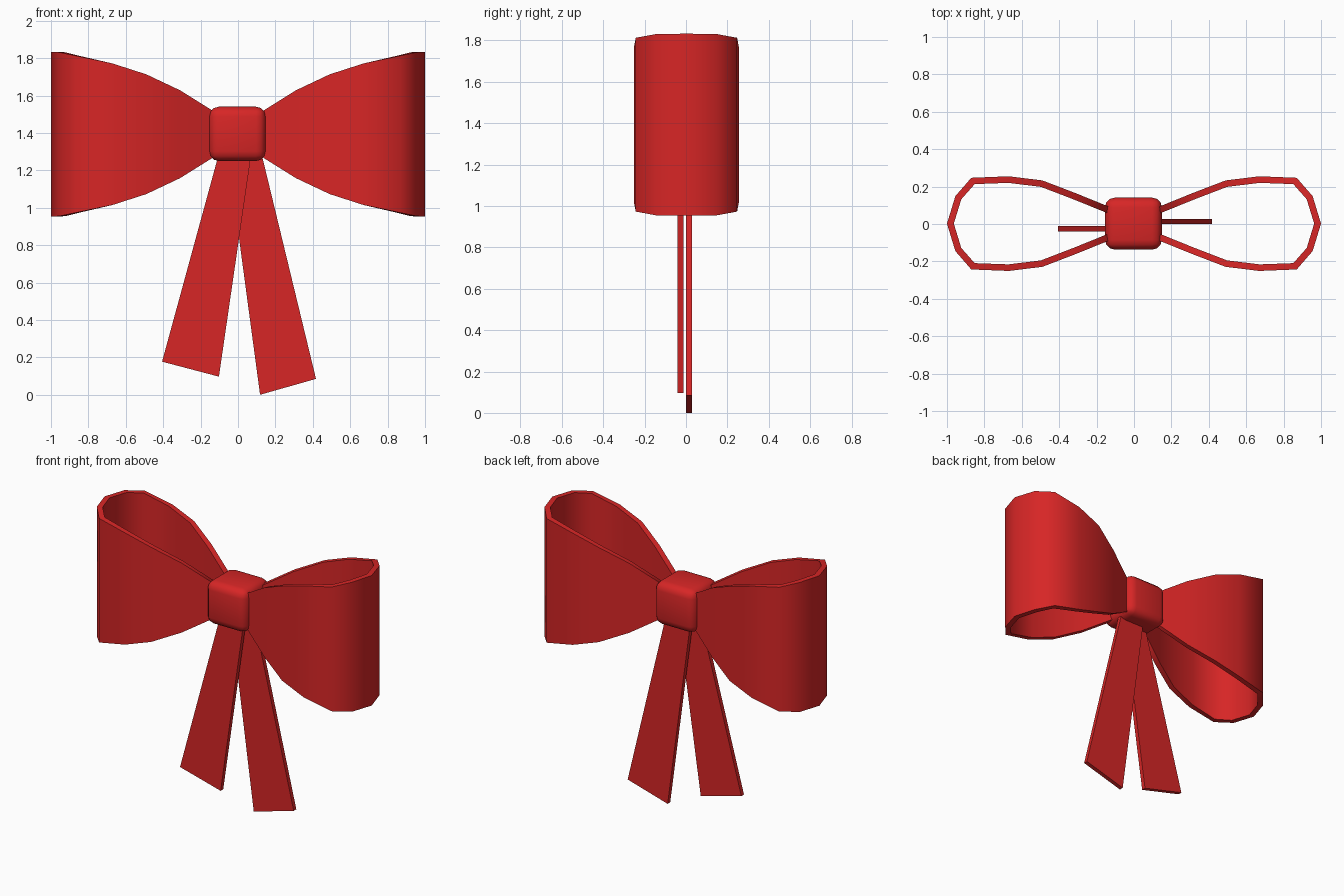
import bpy, bmesh, math

if "Cube" in bpy.data.objects:
    bpy.data.objects.remove(bpy.data.objects["Cube"])

red = bpy.data.materials.new("ribbon red")
red.diffuse_color = (0.68, 0.019, 0.019, 1)
red.use_nodes = True
red.node_tree.nodes["Principled BSDF"].inputs["Base Color"].default_value = red.diffuse_color
ZC = 1.393  # height of the bow's centre


def finish(name, bm, angle, mods=()):
    """Make an object from bm, apply its modifiers, shade by angle."""
    me = bpy.data.meshes.new(name)
    bm.to_mesh(me)
    bm.free()
    ob = bpy.data.objects.new(name, me)
    me.materials.append(red)
    bpy.context.collection.objects.link(ob)
    bpy.ops.object.select_all(action='DESELECT')
    ob.select_set(True)
    bpy.context.view_layer.objects.active = ob
    for kind, settings in mods:
        m = ob.modifiers.new(kind.lower(), kind)
        for key, value in settings.items():
            setattr(m, key, value)
        bpy.ops.object.modifier_apply(modifier=m.name)
    bpy.ops.object.shade_smooth_by_angle(angle=math.radians(angle))
    return ob


# Ribbon loops: x, half depth, half height along one wall, knot to tip
wall = [(0.115, 0.083, 0.113), (0.31, 0.162, 0.235), (0.49, 0.231, 0.32),
        (0.67, 0.253, 0.378), (0.87, 0.245, 0.42), (0.955, 0.147, 0.438)]
path = [(x, -y, h) for x, y, h in wall] + [(1.0, 0, 0.44)] + wall[::-1]
bm = bmesh.new()
low = [bm.verts.new((x, y + 0.002, ZC - h)) for x, y, h in path]
high = [bm.verts.new((x, y + 0.002, ZC + h)) for x, y, h in path]
for i in range(len(path) - 1):
    bm.faces.new((low[i], low[i + 1], high[i + 1], high[i]))
finish("ribbon_loops", bm, 60, [
    ('SOLIDIFY', dict(thickness=0.035, offset=-1, use_even_offset=True)),
    ('MIRROR', dict(use_mirror_merge=False))])

# Knot: rounded block
bm = bmesh.new()
bmesh.ops.create_cube(bm, size=1)
for v in bm.verts:
    v.co.x = v.co.x * 0.304 - 0.003
    v.co.y = v.co.y * 0.278 + 0.002
    v.co.z = v.co.z * 0.29 + ZC + 0.002
finish("knot", bm, 60, [('BEVEL', dict(width=0.052, segments=3))])


# Tails: flat tapering strips that start inside the knot
def tail(name, outline, y0, y1):
    bm = bmesh.new()
    face = bm.faces.new([bm.verts.new((x, y0, z)) for x, z in outline])
    ext = bmesh.ops.extrude_face_region(bm, geom=[face])
    for v in ext["geom"]:
        if isinstance(v, bmesh.types.BMVert):
            v.co.y = y1
    bmesh.ops.recalc_face_normals(bm, faces=bm.faces)
    finish(name, bm, 30)


tail("left_tail", [(-0.406, 0.177), (-0.102, 0.097), (0.083, 1.37), (-0.08, 1.37)],
     -0.04, -0.012)
tail("right_tail", [(0.118, 0.0), (0.417, 0.085), (0.106, 1.37), (-0.066, 1.37)],
     0.0, 0.028)
